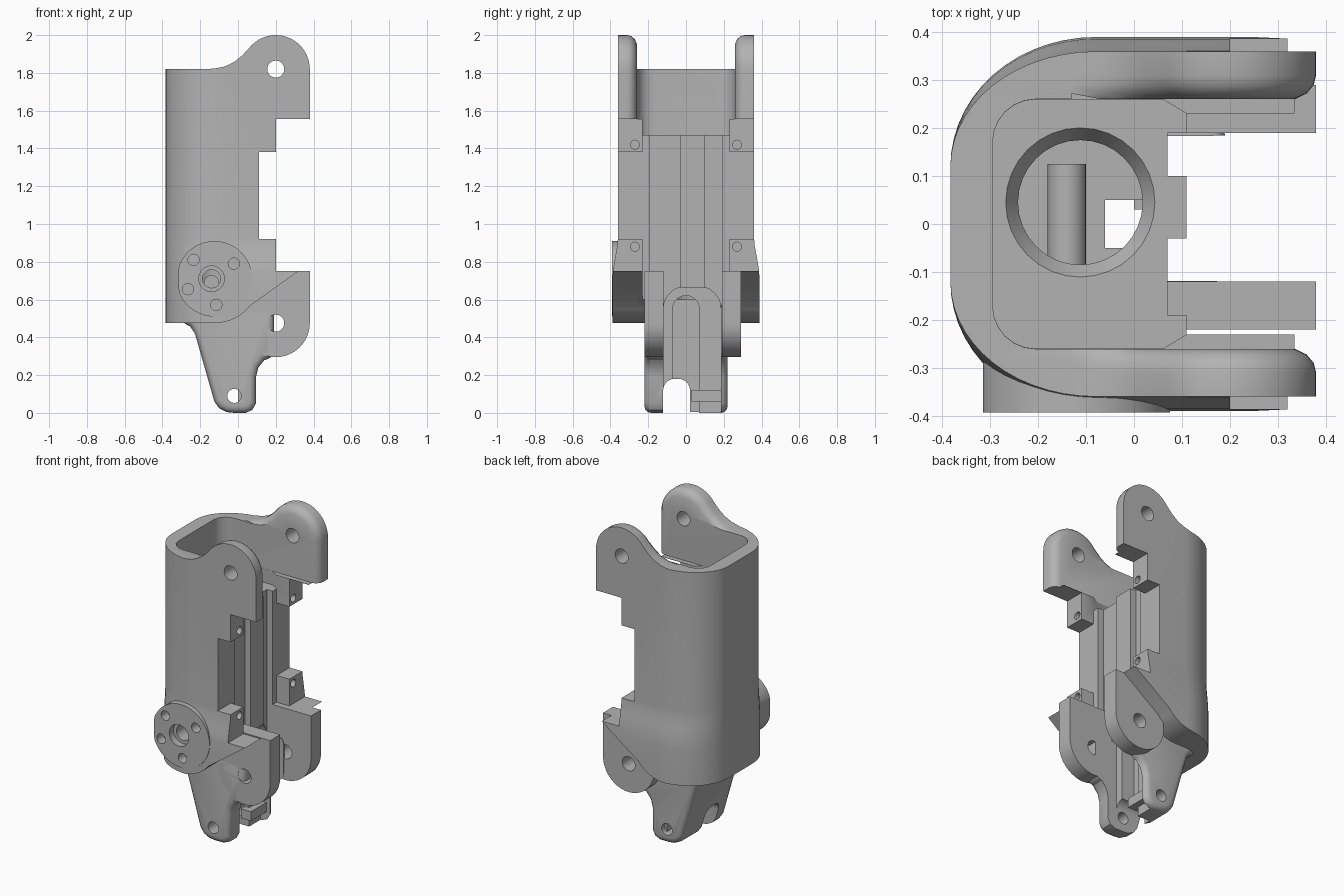
import bpy, bmesh, math

if "Cube" in bpy.data.objects:
    bpy.data.objects.remove(bpy.data.objects["Cube"])

grey = bpy.data.materials.new("plain_grey")
grey.diffuse_color = (0.45, 0.45, 0.45, 1)
grey.use_nodes = True
grey.node_tree.nodes["Principled BSDF"].inputs["Base Color"].default_value = grey.diffuse_color


def loft(name, rings):
    """Closed solid through rings that have equal point counts."""
    bm = bmesh.new()
    vr = [[bm.verts.new(p) for p in ring] for ring in rings]
    n = len(rings[0])
    for a, b in zip(vr, vr[1:]):
        for i in range(n):
            j = (i + 1) % n
            bm.faces.new((a[i], a[j], b[j], b[i]))
    bm.faces.new(vr[0][::-1])
    bm.faces.new(vr[-1])
    bmesh.ops.recalc_face_normals(bm, faces=bm.faces[:])
    me = bpy.data.meshes.new(name)
    bm.to_mesh(me)
    bm.free()
    me.materials.append(grey)
    ob = bpy.data.objects.new(name, me)
    bpy.context.collection.objects.link(ob)
    return ob


def place(pts, axis, d):
    return [{'x': (d, u, v), 'y': (u, d, v), 'z': (u, v, d)}[axis] for u, v in pts]


def prism(name, pts, axis, a, b):
    return loft(name, [place(pts, axis, a), place(pts, axis, b)])


def box(name, x0, x1, y0, y1, z0, z1):
    return prism(name, [(x0, y0), (x1, y0), (x1, y1), (x0, y1)], 'z', z0, z1)


def arc(cx, cy, r, a0, a1, n, ry=None):
    out = []
    for i in range(n + 1):
        t = math.radians(a0 + (a1 - a0) * i / n)
        out.append((cx + r * math.cos(t), cy + (ry or r) * math.sin(t)))
    return out


def rod(name, axis, u, v, r, a, b, n=32):
    return prism(name, arc(u, v, r, 0, 360, n)[:-1], axis, a, b)


def apply_mod(ob, mod):
    bpy.context.view_layer.objects.active = ob
    bpy.ops.object.modifier_apply(modifier=mod.name)


def combine(ob, tool, op='DIFFERENCE', keep=False):
    m = ob.modifiers.new("bool", 'BOOLEAN')
    m.operation, m.solver, m.object = op, 'EXACT', tool
    apply_mod(ob, m)
    if not keep:
        bpy.data.objects.remove(tool, do_unlink=True)


# Housing: rounded D-section that widens towards the bottom
def d_ring(w, z):
    half = [(0.45, w)] + arc(-0.08, 0.12, 0.303, 90, 180, 14, w - 0.12)
    return place(half + [(x, -y) for x, y in reversed(half)], 'z', z)


housing = loft("housing", [d_ring(w, z) for w, z in (
    (0.39, 0.40), (0.39, 0.70), (0.386, 0.76), (0.374, 0.83), (0.363, 0.89),
    (0.36, 0.93), (0.36, 2.1))])


# Side outline with the upper ear; a smaller ear radius rounds the inner rim
def outline(r):
    s = 0.18 - r
    pts = [(-0.45, 0.475)] + arc(-0.125, 0.715, 0.24, -90, -38, 8)
    pts += [(0.32, 0.75), (0.2, 0.75), (0.2, 0.92), (0.11, 0.92), (0.11, 1.38),
            (0.2, 1.38), (0.2, 1.555), (0.2 + r, 1.555)]
    pts += arc(0.2, 1.82, r, 0, 143, 18)
    return pts + [(0.02, 1.89 - s), (-0.02, 1.858 - s * 0.7), (-0.07, 1.834 - s * 0.3),
                  (-0.13, 1.822), (-0.45, 1.82)]


steps = [(0.5, 0.18), (0.31, 0.18), (0.29, 0.175), (0.272, 0.16), (0.26, 0.135)]
rows = [(-y, r) for y, r in steps] + [(y, r) for y, r in reversed(steps)]
combine(housing, loft("side_outline", [place(outline(r), 'y', y) for y, r in rows]),
        'INTERSECT')


# Top pocket
def pocket(mouth, w):
    half = mouth + arc(-0.205, w - 0.09, 0.09, 90, 180, 6)
    return half + [(x, -y) for x, y in reversed(half)]


combine(housing, prism("pocket_low", pocket([(0.5, 0.23), (0.11, 0.23), (0.06, 0.26)], 0.26),
                       'z', 1.47, 1.7))
combine(housing, prism("pocket_high", pocket([(0.5, 0.2605)], 0.2605), 'z', 1.557, 2.2))

# Open front channel, then the bore with a chamfered mouth
combine(housing, box("wide_channel", 0.11, 0.5, -0.23, 0.23, 0.40, 1.6))
combine(housing, box("deep_channel", 0.07, 0.5, -0.19, 0.19, 0.35, 1.59))
combine(housing, loft("bore", [place(arc(-0.112, 0.045, r, 0, 360, 32)[:-1], 'z', z)
                               for r, z in ((0.13, 0.6), (0.13, 1.43), (0.162, 1.48))]))

# Ear pivot holes and tab screw holes
combine(housing, rod("ear_hole", 'y', 0.2, 1.82, 0.045, -0.6, 0.6))
for y in (-0.27, 0.27):
    for z in (0.88, 1.42):
        combine(housing, rod("tab_hole", 'x', y, z, 0.024, 0.12, 0.3, 16))

# Tongue below the housing with softened rim
tongue_pts = [(-0.30, 0.56), (-0.30, 0.476), (-0.255, 0.46), (-0.228, 0.42), (-0.125, 0.06),
              (-0.10, 0.025), (-0.06, 0.004), (-0.02, 0.0), (0.04, 0.0), (0.075, 0.015),
              (0.095, 0.05), (0.095, 0.19), (0.108, 0.24), (0.14, 0.28), (0.19, 0.295),
              (0.19, 0.56)]
tongue = prism("tongue", tongue_pts, 'y', -0.22, 0.22)
bev = tongue.modifiers.new("soft", 'BEVEL')
bev.width, bev.segments, bev.limit_method = 0.035, 3, 'ANGLE'
bev.angle_limit = math.radians(70)
apply_mod(tongue, bev)


# Arched slots through the tongue and the housing base
def arch(y0, y1, top, r):
    return [(y0, -0.2)] + arc(y0 + r, top - r, r, 180, 90, 6) + \
        arc(y1 - r, top - r, r, 90, 0, 6) + [(y1, -0.2)]


for y0, y1, top, r, x in ((-0.12, 0.185, 0.67, 0.12, 0.03), (-0.07, 0.07, 0.62, 0.068, -0.06)):
    slot = prism("slot", arch(y0, y1, top, r), 'x', x, 0.6)
    combine(housing, slot, keep=True)
    combine(tongue, slot)
combine(tongue, prism("bottom_notch", arch(-0.121, 0.021, 0.18, 0.06), 'x', -0.5, 0.5))
combine(tongue, rod("tongue_hole", 'y', -0.02, 0.09, 0.037, -0.5, 0.5))

# Lower ears
ear_pts = arc(0.2, 0.475, 0.18, -180, 0, 20) + [(0.38, 0.75), (0.02, 0.75)]
for name, y0, y1 in (("front_lower_ear", -0.22, -0.12), ("back_lower_ear", 0.19, 0.29)):
    ear = prism(name, ear_pts, 'y', y0, y1)
    combine(ear, rod("pivot_hole", 'y', 0.2, 0.475, 0.045, -0.6, 0.6))

# Channel rib and small stop block
box("channel_rib", 0.06, 0.11, -0.03, 0.10, 0.66, 1.47)
box("stop_block", 0.0, 0.07, 0.03, 0.19, 0.06, 0.12)

# Front boss disc with a flat side, screw holes and a stepped centre hole
flat = arc(-0.125, 0.71, 0.20, 0, 360, 48)[:-1]
disc = prism("boss_disc", [(max(x, -0.315), z) for x, z in flat], 'y', -0.393, -0.25)
for x, z in ((-0.235, 0.81), (-0.022, 0.79), (-0.265, 0.655), (-0.115, 0.572)):
    combine(disc, rod("screw_hole", 'y', x, z, 0.03, -0.5, -0.33, 20))
    combine(housing, rod("screw_hole", 'y', x, z, 0.03, -0.5, -0.33, 20))
for r, depth in ((0.068, -0.35), (0.048, -0.05)):
    hole = rod("centre_hole", 'y', -0.14, 0.71, r, -0.5, depth)
    combine(housing, hole, keep=True)
    combine(disc, hole)

# Cross pin at the bottom of the bore
rod("cross_pin", 'y', -0.14, 0.69, 0.04, -0.09, 0.125, 24)

# Smooth the rounded surfaces, keep hard edges
bpy.ops.object.select_all(action='DESELECT')
for ob in bpy.context.scene.objects:
    ob.select_set(True)
    bpy.context.view_layer.objects.active = ob
bpy.ops.object.shade_smooth_by_angle(angle=math.radians(32))
